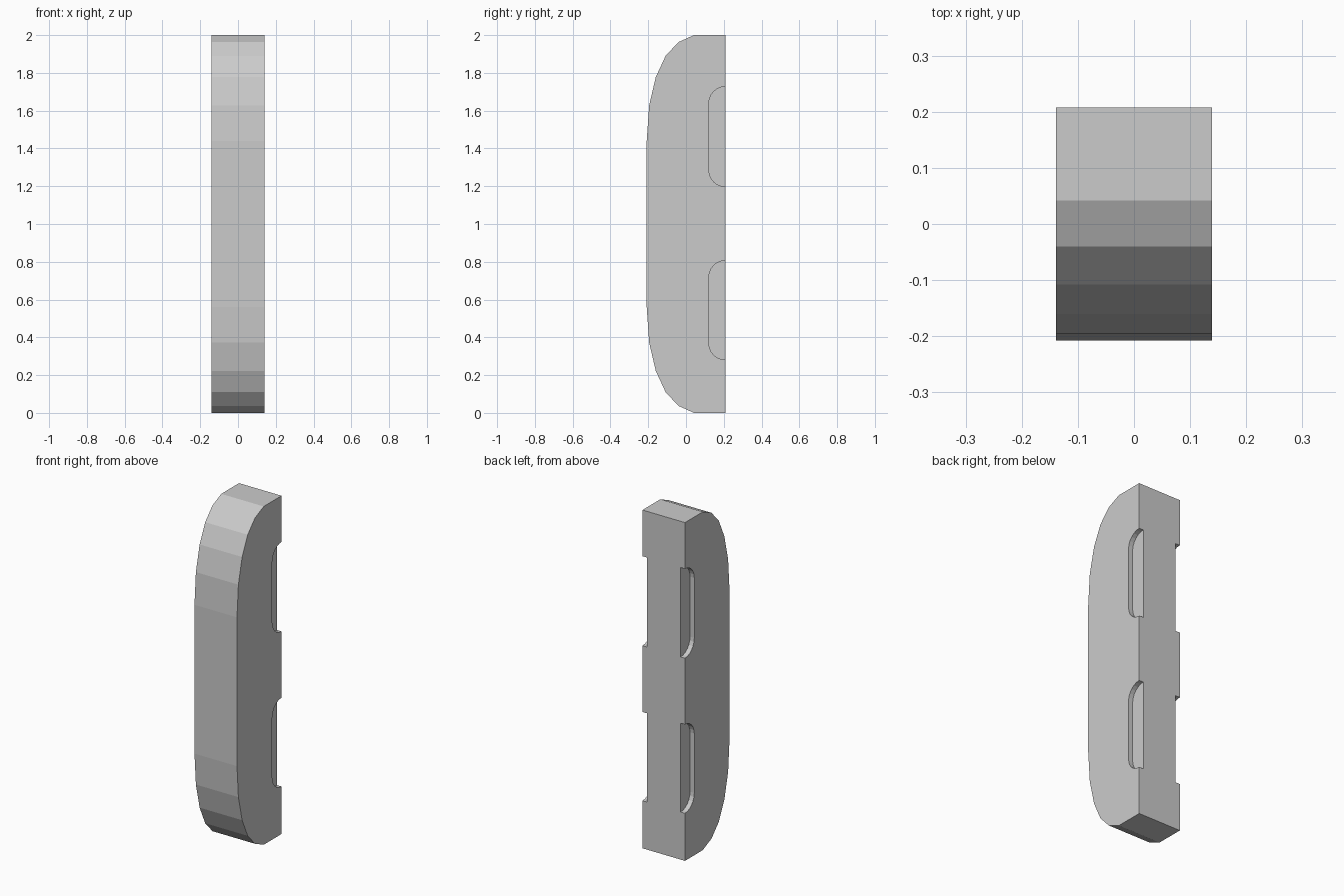
import bpy, bmesh
from math import sin, cos, pi

if "Cube" in bpy.data.objects:
    bpy.data.objects.remove(bpy.data.objects["Cube"])

HALF_W, BACK, DEPTH = 0.139, 0.208, 0.028


def extrude_profile(name, pts, x0, x1):
    """Extrude a closed (y, z) outline from x0 to x1."""
    bm = bmesh.new()
    face = bm.faces.new([bm.verts.new((x0, y, z)) for y, z in pts])
    new = bmesh.ops.extrude_face_region(bm, geom=[face])["geom"]
    bmesh.ops.translate(bm, vec=(x1 - x0, 0, 0),
                        verts=[v for v in new if isinstance(v, bmesh.types.BMVert)])
    bmesh.ops.recalc_face_normals(bm, faces=bm.faces)
    mesh = bpy.data.meshes.new(name)
    bm.to_mesh(mesh)
    bm.free()
    obj = bpy.data.objects.new(name, mesh)
    bpy.context.collection.objects.link(obj)
    return obj


# Grip body: flat back, faceted rounded front, symmetric about z = 1
lower = [(BACK, 0), (0.042, 0), (-0.04, 0.037), (-0.108, 0.11),
         (-0.16, 0.222), (-0.195, 0.372), (-BACK, 0.56)]
outline = lower + [(y, 2 - z) for y, z in reversed(lower)]
body = extrude_profile("grip_body", outline, -HALF_W, HALF_W)


# Finger recess outline: rounded inner corners, open towards the back
def recess_outline(z0, z1, r=0.087, n=6):
    arc = [(BACK - r * sin(i * pi / 2 / n), r * (1 - cos(i * pi / 2 / n)))
           for i in range(n + 1)]
    low = [(BACK + 0.1, z0)] + [(y, z0 + d) for y, d in arc]
    high = [(y, z1 - d) for y, d in reversed(arc)] + [(BACK + 0.1, z1)]
    return low + high


# Two shallow recesses cut into each side
for z0, z1 in ((0.281, 0.806), (1.198, 1.727)):
    for s in (-1, 1):
        cutter = extrude_profile("recess_cutter", recess_outline(z0, z1),
                                 s * (HALF_W - DEPTH), s * (HALF_W + 0.1))
        cutter.hide_render = True
        mod = body.modifiers.new("recess", 'BOOLEAN')
        mod.operation, mod.solver, mod.object = 'DIFFERENCE', 'EXACT', cutter
        bpy.context.view_layer.objects.active = body
        bpy.ops.object.modifier_apply(modifier=mod.name)
        bpy.data.objects.remove(cutter)
